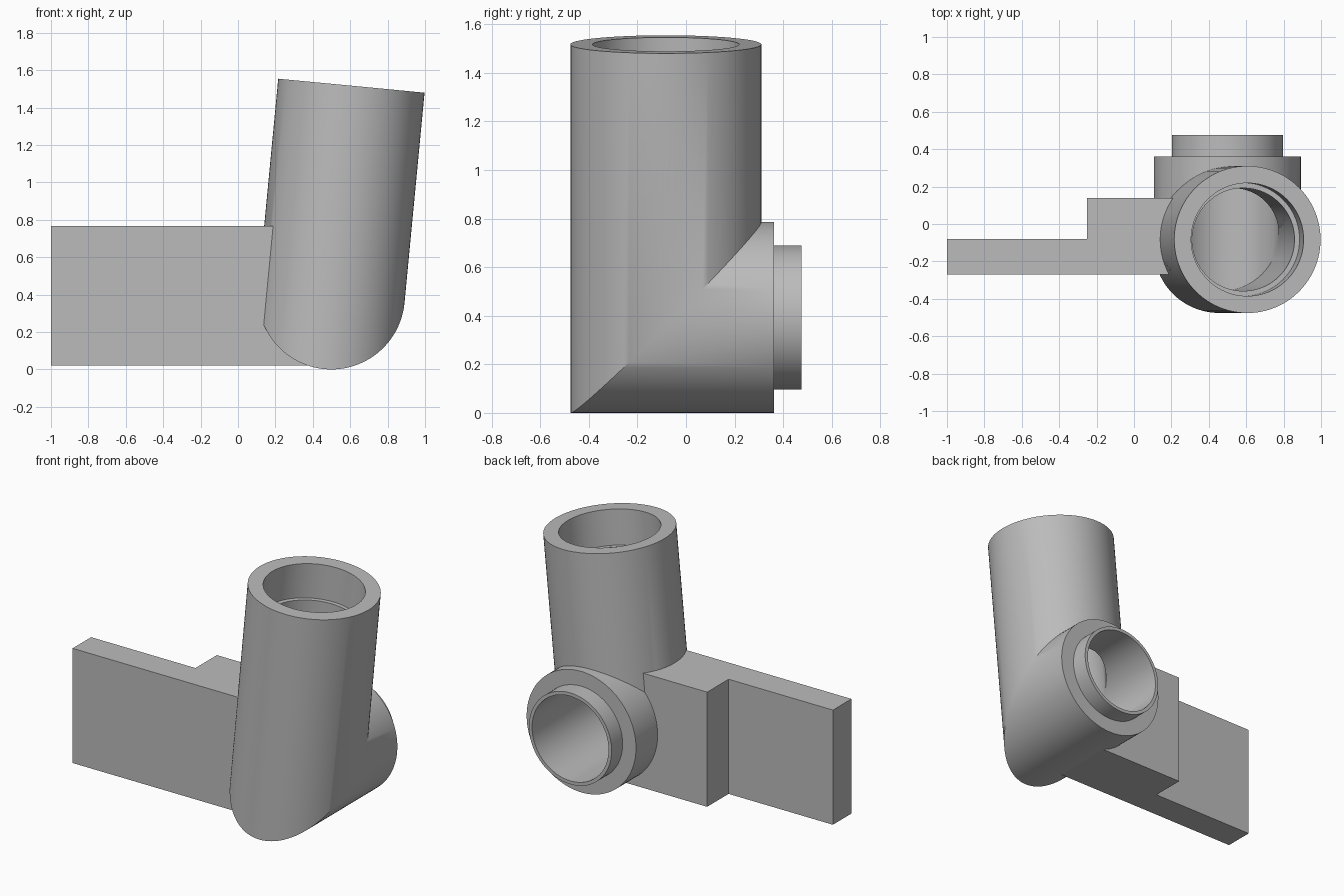
import bpy, bmesh, math
from mathutils import Vector

cube = bpy.data.objects.get("Cube")
if cube:
    bpy.data.objects.remove(cube, do_unlink=True)

# Single grey material
grey = bpy.data.materials.new("plain grey")
grey.use_nodes = True
grey.diffuse_color = (0.5, 0.5, 0.5, 1)
grey.node_tree.nodes["Principled BSDF"].inputs["Base Color"].default_value = (0.5, 0.5, 0.5, 1)

# Elbow frame: bend centre, leaning up axis, back axis and side axis
CENTRE = Vector((0.499, -0.083, 0.393))
LEAN = math.radians(5.45)
UP = Vector((math.sin(LEAN), 0, math.cos(LEAN)))
BACK = Vector((0, 1, 0))
SIDE = Vector((math.cos(LEAN), 0, -math.sin(LEAN)))
SEGMENTS = 96


def ring_point(kind, radius, dist, angle):
    a, b = radius * math.cos(angle), radius * math.sin(angle)
    if kind == "back":
        return CENTRE + SIDE * a + UP * b + BACK * dist
    if kind == "up":
        return CENTRE + SIDE * a + BACK * b + UP * dist
    return CENTRE + SIDE * a + (UP + BACK) * b      # mitre ring


def finish(name, bm):
    bmesh.ops.recalc_face_normals(bm, faces=bm.faces)
    mesh = bpy.data.meshes.new(name)
    bm.to_mesh(mesh)
    bm.free()
    mesh.materials.append(grey)
    obj = bpy.data.objects.new(name, mesh)
    bpy.context.collection.objects.link(obj)
    return obj


def elbow(name, rings, closed):
    """Loft rings round the bend, joined end to end or capped."""
    bm = bmesh.new()
    loops = [[bm.verts.new(ring_point(*r, math.tau * i / SEGMENTS))
              for i in range(SEGMENTS)] for r in rings]
    pairs = list(zip(loops, loops[1:]))
    if closed:
        pairs.append((loops[-1], loops[0]))
    else:
        bm.faces.new(loops[0])
        bm.faces.new(loops[-1])
    for lo, hi in pairs:
        for i in range(SEGMENTS):
            j = (i + 1) % SEGMENTS
            bm.faces.new((lo[i], lo[j], hi[j], hi[i]))
    return finish(name, bm)


# Hollow elbow pipe with a spigot at the back and a socket at the top
OUTER, SPIGOT, SOCKET, BORE = 0.393, 0.297, 0.302, 0.275
TOP, SHOULDER, TIP, LEDGE = 1.129, 0.445, 0.558, 0.9
pipe = elbow("elbow_pipe", [
    ("back", SPIGOT, TIP), ("back", SPIGOT, SHOULDER), ("back", OUTER, SHOULDER),
    ("mitre", OUTER, 0), ("up", OUTER, TOP), ("up", SOCKET, TOP),
    ("up", SOCKET, LEDGE), ("up", BORE, LEDGE), ("mitre", BORE, 0),
    ("back", BORE, TIP)], True)

# Stepped side bracket, extruded from its plan outline
bm = bmesh.new()
plan = [(-1, -0.27), (0.495, -0.27), (0.495, 0.14), (-0.25, 0.14), (-0.25, -0.08), (-1, -0.08)]
base = bm.faces.new([bm.verts.new((x, y, 0.022)) for x, y in plan])
top = bmesh.ops.extrude_face_region(bm, geom=[base])["geom"]
bmesh.ops.translate(bm, vec=(0, 0, 0.745),
                    verts=[v for v in top if isinstance(v, bmesh.types.BMVert)])
bracket = finish("side_bracket", bm)

# Trim the bracket within the pipe wall so the bore stays clear
WALL = 0.34
cutter = elbow("bracket_cutter", [("back", WALL, SHOULDER), ("mitre", WALL, 0),
                                  ("up", WALL, TOP)], False)
cutter.hide_render = True
trim = bracket.modifiers.new("trim", "BOOLEAN")
trim.operation = "DIFFERENCE"
trim.solver = "EXACT"
trim.object = cutter
bpy.context.view_layer.update()
deps = bpy.context.evaluated_depsgraph_get()
bracket.data = bpy.data.meshes.new_from_object(bracket.evaluated_get(deps))
bracket.modifiers.clear()
bpy.data.objects.remove(cutter, do_unlink=True)

# Smooth the round walls, keep rims sharp
bpy.ops.object.select_all(action="DESELECT")
pipe.select_set(True)
bpy.context.view_layer.objects.active = pipe
bpy.ops.object.shade_smooth_by_angle(angle=math.radians(30))
